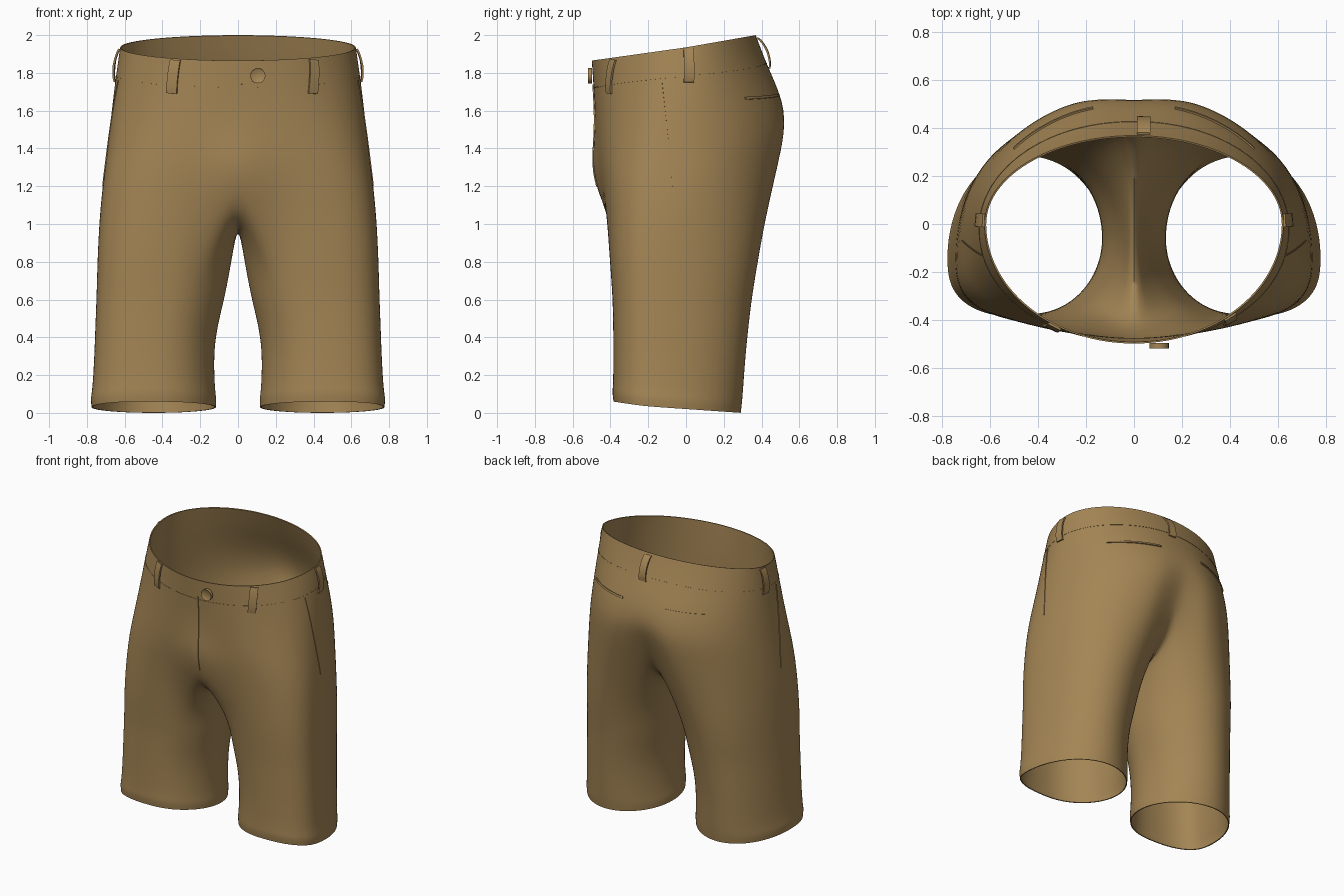
import bpy, bmesh, math
from mathutils import Vector
from mathutils.bvhtree import BVHTree

if "Cube" in bpy.data.objects:
    bpy.data.objects.remove(bpy.data.objects["Cube"])

tan = bpy.data.materials.new("tan cotton")
tan.diffuse_color = (0.37, 0.235, 0.09, 1)
tan.use_nodes = True
tan.node_tree.nodes["Principled BSDF"].inputs["Base Color"].default_value = tan.diffuse_color
N = 24                       # columns from front centre round to back centre
THETA = math.radians(130)    # leg angle where the outer arc meets the crotch seam


def spow(v, n):
    return math.copysign(abs(v) ** (2 / n), v)


def make_object(name, verts, faces):
    me = bpy.data.meshes.new(name)
    me.from_pydata(verts, [], faces)
    me.materials.append(tan)
    ob = bpy.data.objects.new(name, me)
    bpy.context.collection.objects.link(ob)
    return ob


def smooth(ob, angle=40):
    bpy.ops.object.select_all(action='DESELECT')
    ob.select_set(True)
    bpy.context.view_layer.objects.active = ob
    bpy.ops.object.shade_smooth_by_angle(angle=math.radians(angle))


# Half of a hip section: front centre -> side -> back centre
def hip_row(w, yc, f, b, n_front, bump, cleft, zf, zs, zb):
    row = []
    for i in range(N + 1):
        a = -math.pi / 2 + math.pi * i / N
        c, s = math.cos(a), math.sin(a)
        n = n_front if s < 0 else 2.0
        x = 0.0 if i in (0, N) else w * spow(c, n)
        g = math.exp(-(x / 0.14) ** 2)
        if s < 0:
            y, z = yc + (yc - f) * spow(s, n) - bump * g, zs + (zf - zs) * -s
        else:
            y, z = yc + (b - yc) * spow(s, n) - cleft * g, zs + (zb - zs) * s
        row.append((x, y, z))
    return row


# Closed leg section, same column order with the inner thigh added
def leg_row(x0, x1, f, b, z, tilt):
    cx, rx = (x0 + x1) / 2, (x1 - x0) / 2
    angles = [-THETA + 2 * THETA * i / N for i in range(N + 1)]
    angles += [THETA + (2 * math.pi - 2 * THETA) * k / 8 for k in range(1, 8)]
    row = []
    for a in angles:
        c, s = math.cos(a), math.sin(a)
        n = 2.0 if c < 0 else 2.7 if s < 0 else 2.0
        yc = -0.1 - 0.04 * c      # widest point sits further forward on the outside
        y = yc + ((yc - f) if s < 0 else (b - yc)) * spow(s, n)
        row.append((cx + rx * spow(c, n), y, z - tilt * s))
    return row


hips = [hip_row(0.625, 0.00, -0.50, 0.37, 2.0, 0, 0, 1.865, 1.935, 2.0),
        hip_row(0.65, -0.02, -0.49, 0.43, 2.1, 0, 0, 1.72, 1.77, 1.84),
        hip_row(0.675, -0.05, -0.48, 0.51, 2.25, 0, 0.005, 1.55, 1.55, 1.68),
        hip_row(0.70, -0.08, -0.47, 0.555, 2.5, 0.025, 0.025, 1.40, 1.33, 1.53),
        hip_row(0.73, -0.11, -0.457, 0.545, 2.75, 0.055, 0.085, 1.25, 1.10, 1.38)]
seam = [(0.36, 1.24), (0.26, 1.12), (0.13, 1.04), (-0.03, 1.00),
        (-0.19, 1.00), (-0.33, 1.04), (-0.44, 1.13)]
hips[-1] += [(0.0, y, z) for y, z in seam]
legs = [leg_row(0.026, 0.745, -0.408, 0.39, 0.84, 0.0),
        leg_row(0.065, 0.75, -0.39, 0.35, 0.62, 0.01),
        leg_row(0.11, 0.757, -0.387, 0.33, 0.45, 0.02),
        leg_row(0.127, 0.762, -0.385, 0.315, 0.3, 0.02),
        leg_row(0.12, 0.772, -0.387, 0.302, 0.12, 0.03),
        leg_row(0.112, 0.782, -0.392, 0.298, 0.08, 0.03),
        leg_row(0.115, 0.777, -0.385, 0.292, 0.03, 0.03)]

# Shorts body: one half, mirrored and smoothed
verts, ids = [], []
for row in hips + legs:
    ids.append(list(range(len(verts), len(verts) + len(row))))
    verts += row
faces = []
for r in range(len(ids) - 1):
    a, b = ids[r], ids[r + 1]
    cols = N if r < len(hips) - 1 else len(a)
    for i in range(cols):
        j = (i + 1) % len(a) if cols != N else i + 1
        faces.append((a[i], b[i], b[j], a[j]))
body = make_object("shorts_body", verts, faces)
mir = body.modifiers.new("mirror", 'MIRROR')
mir.merge_threshold = 0.001
sub = body.modifiers.new("smooth", 'SUBSURF')
sub.levels = sub.render_levels = 2
sol = body.modifiers.new("cloth", 'SOLIDIFY')
sol.thickness, sol.offset = 0.007, -1
smooth(body, 60)
rim = body.modifiers.new("sharp_rims", 'EDGE_SPLIT')
rim.split_angle = math.radians(60)
dg = bpy.context.evaluated_depsgraph_get()
bvh = BVHTree.FromObject(body, dg)


# Cloth strip laid on the body: points are cast along a direction (or to the axis)
def ribbon(name, pts, width, thick, direction=None, bow=0.0, closed=False):
    hits = []
    for p in pts:
        d = Vector(direction) if direction else Vector((-p[0], -p[1], 0))
        loc, nor, _, _ = bvh.ray_cast(Vector(p), d.normalized())
        if loc is not None:
            hits.append((loc, nor))
    m, vs, fs = len(hits), [], []
    for k, (loc, nor) in enumerate(hits):
        nxt = hits[(k + 1) % m if closed else min(k + 1, m - 1)][0]
        prv = hits[(k - 1) % m if closed else max(k - 1, 0)][0]
        side = (nxt - prv).cross(nor).normalized() * width / 2
        lift = bow * math.sin(math.pi * k / (m - 1)) ** 0.7 if bow and 0 < k < m - 1 else 0
        low, high = loc + nor * (lift - 0.002), loc + nor * (lift + thick)
        vs += [low - side, low + side, high + side, high - side]
    for k in range(m if closed else m - 1):
        a, b = 4 * k, 4 * ((k + 1) % m)
        fs += [(a + q, a + (q + 1) % 4, b + (q + 1) % 4, b + q) for q in range(4)]
    if not closed:
        fs += [(3, 2, 1, 0), tuple(4 * (m - 1) + q for q in range(4))]
    ob = make_object(name, vs, fs)
    bm = bmesh.new()
    bm.from_mesh(ob.data)
    bmesh.ops.recalc_face_normals(bm, faces=bm.faces)
    bm.to_mesh(ob.data)
    bm.free()
    smooth(ob)


def line(p, q, n):
    return [Vector(p).lerp(Vector(q), k / n) for k in range(n + 1)]


# Belt loops
ribbon("belt_loop_front_left", line((-.33, -1, 1.868), (-.35, -1, 1.69), 10), .06, .008, (0, 1, 0), .01)
ribbon("belt_loop_front_right", line((.40, -1, 1.87), (.395, -1, 1.69), 10), .055, .008, (0, 1, 0), .01)
ribbon("belt_loop_back", line((.04, 1, 1.985), (.04, 1, 1.82), 10), .055, .008, (0, -1, 0), .025)
for s, tag in ((1, "right"), (-1, "left")):
    ribbon("belt_loop_side_" + tag, line((s, .015, 1.927), (s, .015, 1.75), 10), .055, .008, (-s, 0, 0), .016)
    # Pocket edges
    ribbon("side_pocket_edge_" + tag, line((s, -.13, 1.76), (s, -.07, 1.2), 16), .006, .004, (-s, 0, 0))
    ribbon("back_pocket_welt_" + tag, line((s * .17, 1, 1.68), (s * .5, 1, 1.665), 14), .014, .007, (0, -1, 0))

# Fly and waistband stitching
ribbon("fly_edge", line((.02, -1, 1.74), (.02, -1, 1.2), 16), .008, .006, (0, 1, 0))
ring = [2 * math.pi * k / 72 for k in range(72)]
ribbon("waistband_seam", [(math.cos(a), math.sin(a), 1.785 + .065 * math.sin(a)) for a in ring],
       .005, .002, closed=True)

# Button with dished face
bm = bmesh.new()
bmesh.ops.create_cone(bm, cap_ends=True, segments=24, radius1=.04, radius2=.04, depth=.022)
top = [f for f in bm.faces if f.normal.z > .9]
bmesh.ops.inset_region(bm, faces=top, thickness=.008)
bmesh.ops.translate(bm, verts=top[0].verts, vec=(0, 0, -.006))
me = bpy.data.meshes.new("button")
bm.to_mesh(me)
bm.free()
me.materials.append(tan)
button = bpy.data.objects.new("button", me)
button.location, button.rotation_euler = (.105, -.508, 1.785), (math.pi / 2, 0, 0)
bpy.context.collection.objects.link(button)
smooth(button)
